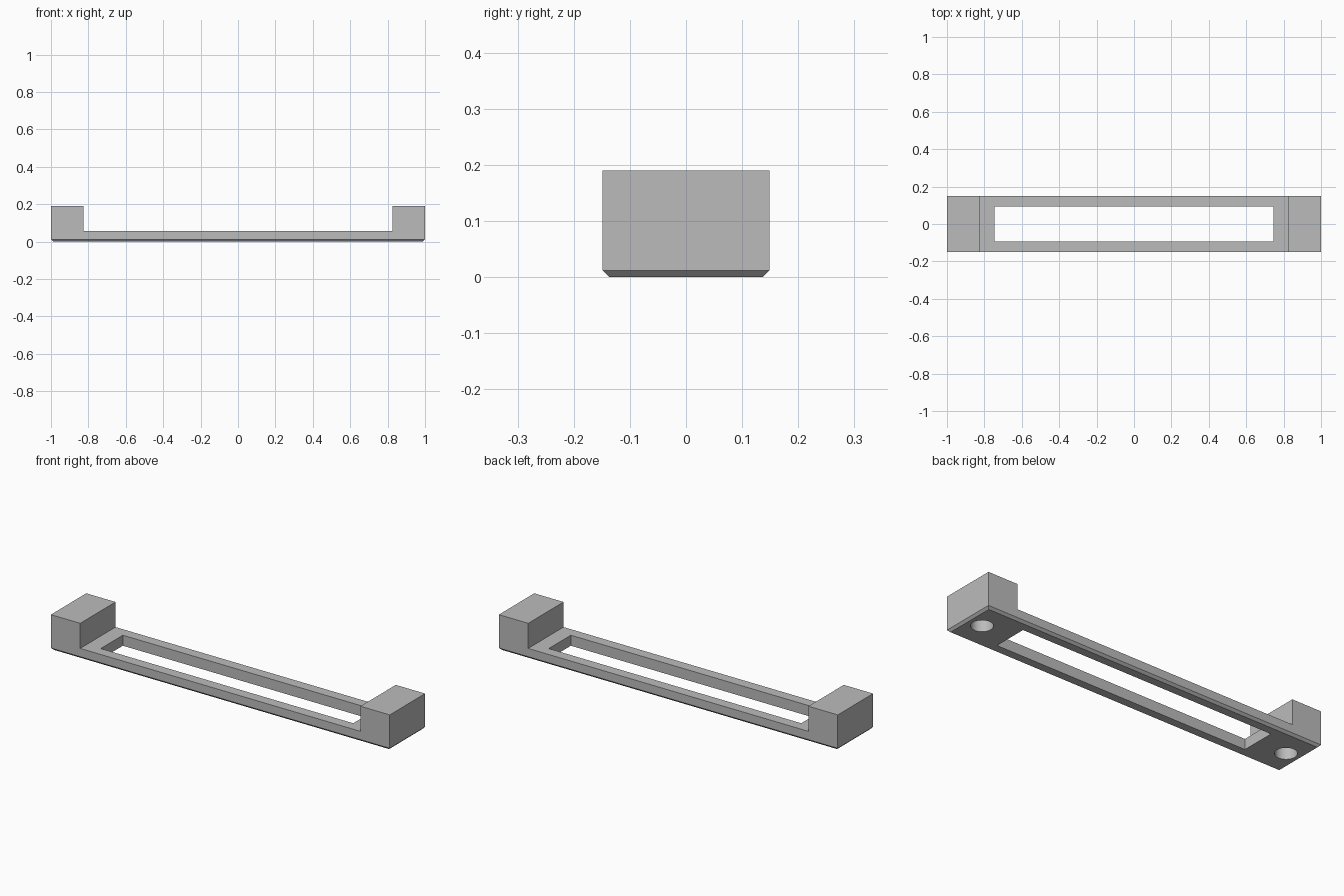
import bpy
import bmesh
from mathutils import Matrix, Vector

cube = bpy.data.objects.get("Cube")
if cube:
    bpy.data.objects.remove(cube, do_unlink=True)

HALF_DEPTH = 0.149
BLOCK_INNER = 0.827
PLATE_TOP = 0.056
HEIGHT = 0.19
CHAMFER = 0.012

grey = bpy.data.materials.new("plain_grey")
grey.use_nodes = True
colour = (0.5, 0.5, 0.5, 1)
grey.diffuse_color = colour
grey.node_tree.nodes["Principled BSDF"].inputs["Base Color"].default_value = colour


def make_object(name, bm):
    bmesh.ops.recalc_face_normals(bm, faces=bm.faces)
    mesh = bpy.data.meshes.new(name)
    bm.to_mesh(mesh)
    bm.free()
    mesh.materials.append(grey)
    obj = bpy.data.objects.new(name, mesh)
    bpy.context.collection.objects.link(obj)
    return obj


def cut(target, cutter):
    """Subtract the cutter from the target, then discard the cutter."""
    cutter.hide_render = True
    mod = target.modifiers.new("cut", "BOOLEAN")
    mod.operation = "DIFFERENCE"
    mod.solver = "EXACT"
    mod.object = cutter
    bpy.context.view_layer.objects.active = target
    bpy.ops.object.modifier_apply(modifier=mod.name)
    bpy.data.objects.remove(cutter, do_unlink=True)


# Bracket body: a U-shaped side profile, mirrored in x and extruded in y
right_half = [(1, 0), (1, HEIGHT), (BLOCK_INNER, HEIGHT), (BLOCK_INNER, PLATE_TOP)]
profile = right_half + [(-x, z) for x, z in reversed(right_half)]
bm = bmesh.new()
side = bm.faces.new([bm.verts.new((x, -HALF_DEPTH, z)) for x, z in profile])
extruded = bmesh.ops.extrude_face_region(bm, geom=[side])["geom"]
bmesh.ops.translate(bm, vec=(0, 2 * HALF_DEPTH, 0),
                    verts=[v for v in extruded if isinstance(v, bmesh.types.BMVert)])
bmesh.ops.recalc_face_normals(bm, faces=bm.faces)

# Chamfer around the underside
under = [e for e in bm.edges if all(v.co.z < 0.001 for v in e.verts)]
bmesh.ops.bevel(bm, geom=under, offset=CHAMFER, segments=1, affect="EDGES")
bracket = make_object("bracket_body", bm)

# Long rectangular window through the plate
bm = bmesh.new()
bmesh.ops.create_cube(bm, size=1, matrix=Matrix.Diagonal(Vector((1.49, 0.186, 0.4, 1))))
cut(bracket, make_object("window_cutter", bm))

# Blind round socket under each end block
for sign in (-1, 1):
    bm = bmesh.new()
    bmesh.ops.create_cone(bm, cap_ends=True, segments=48, radius1=0.053, radius2=0.053,
                          depth=0.26, matrix=Matrix.Translation((sign * 0.914, 0, 0)))
    cut(bracket, make_object("socket_cutter", bm))

# Smooth socket walls, sharp edges elsewhere
bpy.ops.object.select_all(action="DESELECT")
bracket.select_set(True)
bpy.context.view_layer.objects.active = bracket
bpy.ops.object.shade_smooth_by_angle(angle=0.5)
